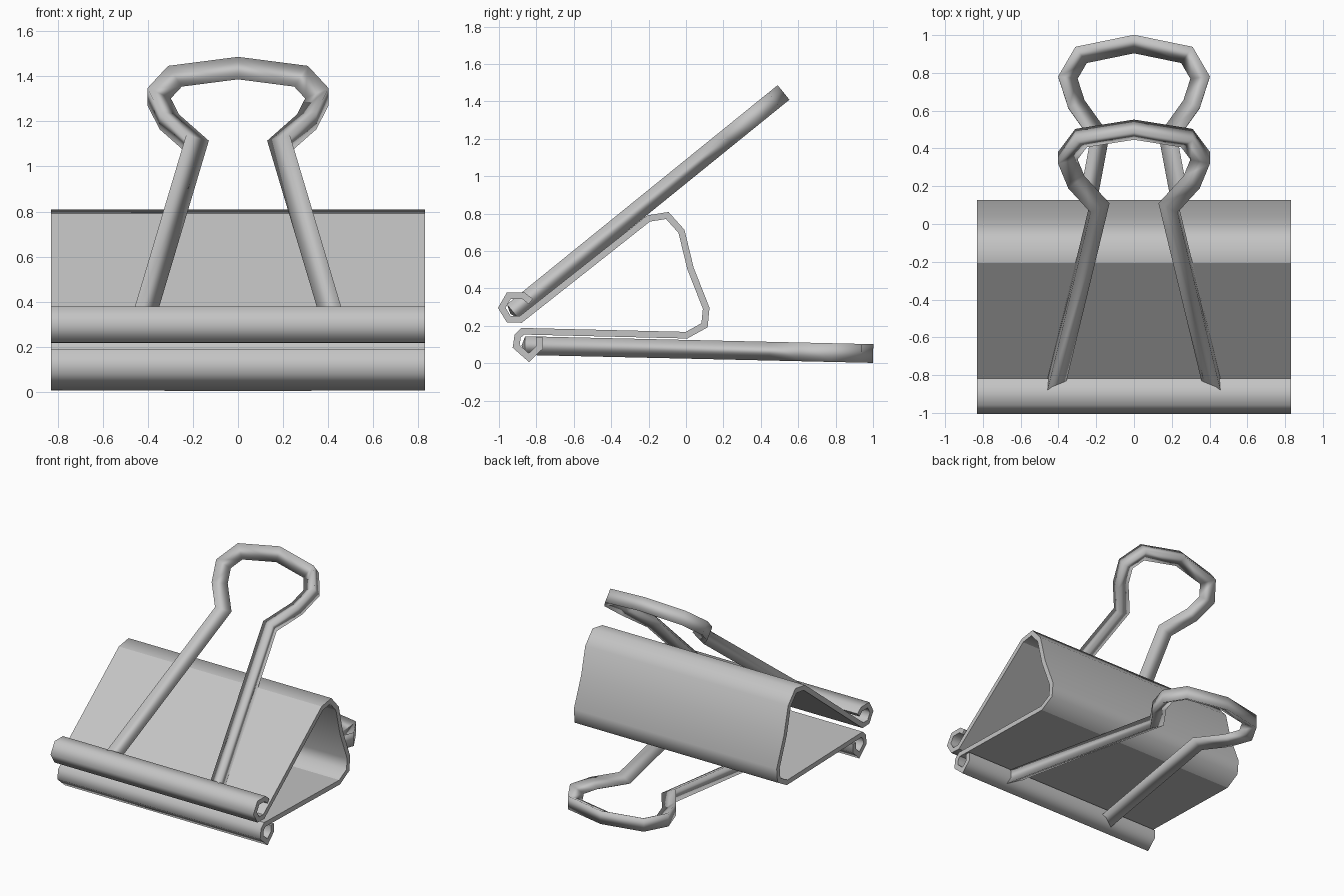
import bpy, bmesh, math
from mathutils import Vector

cube = bpy.data.objects.get("Cube")
if cube:
    bpy.data.objects.remove(cube)

steel = bpy.data.materials.new("grey_steel")
steel.use_nodes = True
steel.diffuse_color = (0.55, 0.55, 0.55, 1)
steel.node_tree.nodes["Principled BSDF"].inputs["Base Color"].default_value = (0.55, 0.55, 0.55, 1)


def offset(path, d):
    """Shift an open 2D path sideways by d with mitred corners."""
    pts = [Vector(p) for p in path]
    dirs = [(b - a).normalized() for a, b in zip(pts, pts[1:])]
    out = []
    for i, p in enumerate(pts):
        a, b = dirs[max(i - 1, 0)], dirs[min(i, len(dirs) - 1)]
        na, nb = Vector((-a.y, a.x)), Vector((-b.y, b.x))
        m = (na + nb).normalized()
        out.append(p + m * d / m.dot(na))
    return out


def loft(name, sections, sharp_rows=(), sharp_sides=False):
    """Bridge matching closed sections, cap both ends, shade smooth."""
    bm = bmesh.new()
    rows = [[bm.verts.new(co) for co in s] for s in sections]
    n = len(rows[0])
    for a, b in zip(rows, rows[1:]):
        for j in range(n):
            k = (j + 1) % n
            bm.faces.new((a[j], a[k], b[k], b[j]))
    caps = [bm.faces.new(rows[0]), bm.faces.new(rows[-1])]
    for f in bm.faces:
        f.smooth = True
    for f in caps:
        for e in f.edges:
            e.smooth = False
    # crease the chosen cross rows, and the lengthwise edges if wanted
    for i, row in enumerate(rows):
        for j in range(n):
            if i in sharp_rows:
                bm.edges.get((row[j], row[(j + 1) % n])).smooth = False
            if sharp_sides and i:
                bm.edges.get((rows[i - 1][j], row[j])).smooth = False
    bmesh.ops.recalc_face_normals(bm, faces=bm.faces)
    mesh = bpy.data.meshes.new(name)
    bm.to_mesh(mesh)
    bm.free()
    mesh.materials.append(steel)
    obj = bpy.data.objects.new(name, mesh)
    bpy.context.collection.objects.link(obj)
    return obj


# Spring body: bent sheet profile (y, z), from the upper curl to the lower curl
profile = [
    (-0.83, 0.33), (-0.868, 0.36), (-0.948, 0.36), (-0.985, 0.296),
    (-0.948, 0.236), (-0.884, 0.234),
    (-0.20, 0.774), (-0.10, 0.79), (-0.024, 0.705), (0.024, 0.507),
    (0.108, 0.294), (0.099, 0.203), (0.003, 0.15),
    (-0.873, 0.171), (-0.90, 0.145), (-0.908, 0.09), (-0.84, 0.03),
    (-0.783, 0.085), (-0.785, 0.14),
]
half_width, half_sheet = 0.83, 0.0175
inner, outer = offset(profile, half_sheet), offset(profile, -half_sheet)
sections = []
for a, b in zip(inner, outer):
    sections.append([(-half_width, *a), (half_width, *a), (half_width, *b), (-half_width, *b)])
loft("spring_body", sections, sharp_rows=(5, 6, 12, 13), sharp_sides=True)

# Wire handles: half outline (x, distance from the foot), mirrored
half = [(0.43, -0.02), (0.18, 1.31), (0.305, 1.485), (0.35, 1.625), (0.28, 1.745)]
outline = half + [(0, 1.8025)] + [(-x, u) for x, u in reversed(half)]
wire = 0.0475


def handle(name, foot_y, foot_z, angle):
    """Triangular wire with its flat side outward, tilted about the foot."""
    c, s = math.cos(angle), math.sin(angle)

    def place(p, w):
        return (p.x, foot_y + p.y * c - w * s, foot_z + p.y * s + w * c)

    ridge, flat = offset(outline, wire), offset(outline, -wire)
    loft(name, [[place(f, 0.05), place(f, -0.05), place(r, 0)] for r, f in zip(ridge, flat)])


handle("upper_handle", -0.917, 0.283, math.radians(39))
handle("lower_handle", -0.85, 0.094, math.radians(-1.3))
